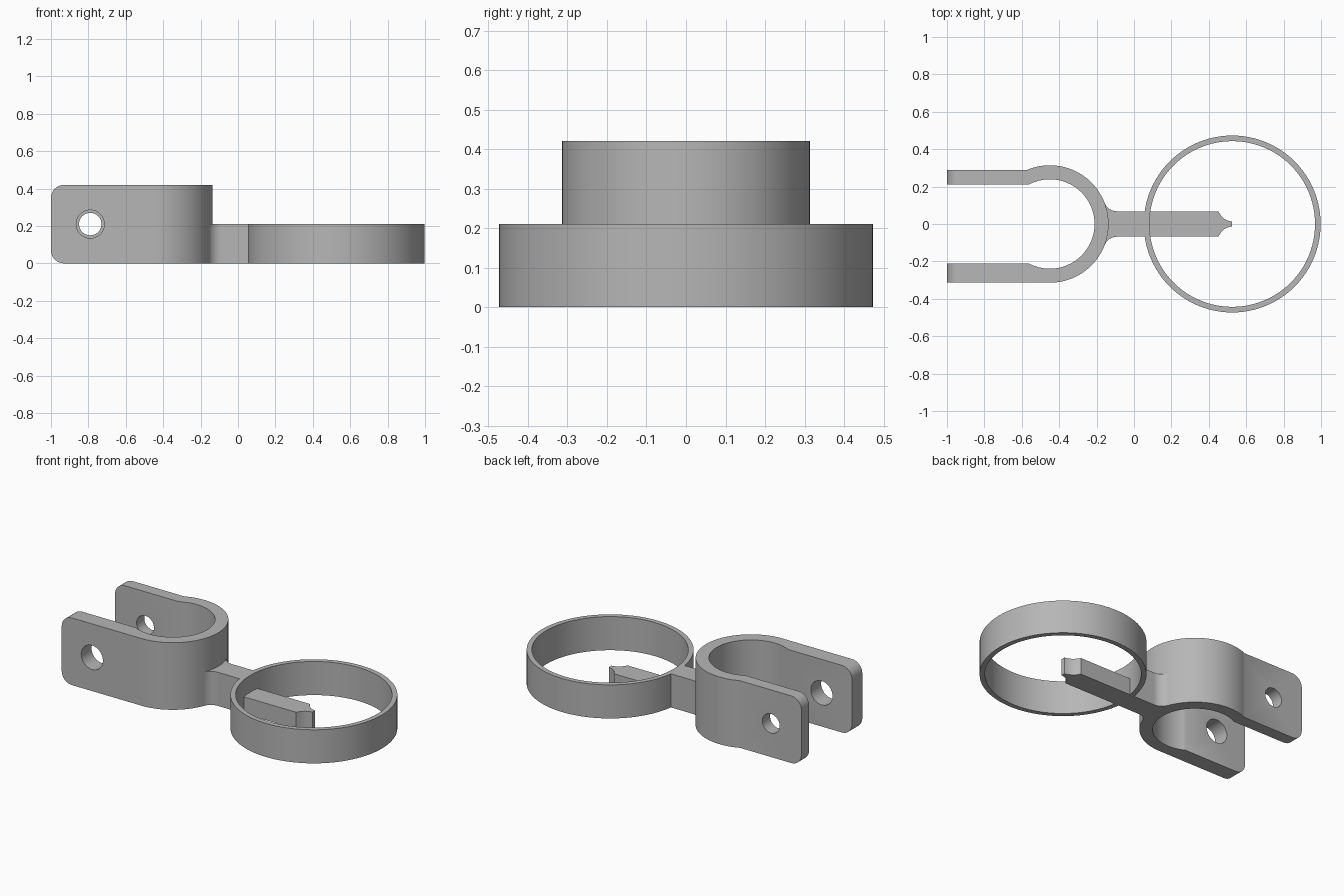
import bpy, bmesh
from math import asin, atan2, cos, sin, pi, sqrt
from mathutils import Matrix

if "Cube" in bpy.data.objects:
    bpy.data.objects.remove(bpy.data.objects["Cube"])

# Single grey material
grey = bpy.data.materials.new("mid_grey")
grey.use_nodes = True
colour = (0.47, 0.47, 0.47, 1)
grey.diffuse_color = colour
grey.node_tree.nodes["Principled BSDF"].inputs["Base Color"].default_value = colour


def arc(cx, cy, r, start, end, steps):
    angles = [start + (end - start) * i / steps for i in range(steps + 1)]
    return [(cx + r * cos(a), cy + r * sin(a)) for a in angles]


def mesh_object(name, bm):
    bmesh.ops.recalc_face_normals(bm, faces=bm.faces)
    mesh = bpy.data.meshes.new(name)
    bm.to_mesh(mesh)
    bm.free()
    mesh.materials.append(grey)
    obj = bpy.data.objects.new(name, mesh)
    bpy.context.collection.objects.link(obj)
    return obj


def prism(outline, height):
    bm = bmesh.new()
    face = bm.faces.new([bm.verts.new((x, y, 0)) for x, y in outline])
    top = bmesh.ops.extrude_face_region(bm, geom=[face])["geom"]
    verts = [v for v in top if isinstance(v, bmesh.types.BMVert)]
    bmesh.ops.translate(bm, verts=verts, vec=(0, 0, height))
    return bm


def select_only(obj):
    bpy.ops.object.select_all(action='DESELECT')
    obj.select_set(True)
    bpy.context.view_layer.objects.active = obj


def smooth(obj):
    select_only(obj)
    bpy.ops.object.shade_smooth_by_angle(angle=pi / 7)


# U-shaped clamp with a thick front arm and a thinner back arm
CX, OUTER, INNER = -0.45, 0.314, 0.239
TALL, LOW = 0.42, 0.21
BACK, GAP = 0.288, 0.212
out_end = pi - asin(BACK / OUTER)
in_end = pi - asin(GAP / INNER)
outline = [(-1, -OUTER)]
outline += arc(CX, 0, OUTER, -pi / 2, out_end, 64)
outline += [(-1, BACK), (-1, GAP)]
outline += arc(CX, 0, INNER, in_end, -in_end, 64)
outline += [(-1, -GAP)]
bm = prism(outline, TALL)
corners = [e for e in bm.edges
           if all(v.co.x < -0.99 for v in e.verts)
           and abs(e.verts[0].co.z - e.verts[1].co.z) < 0.01
           and e.calc_length() < 0.2]
bmesh.ops.bevel(bm, geom=corners, offset=0.07, segments=8, profile=0.5, affect='EDGES')
clamp = mesh_object("clamp", bm)

# Bolt holes, wider in the front arm
for y, radius in ((-0.26, 0.075), (0.25, 0.06)):
    bm = bmesh.new()
    bmesh.ops.create_cone(bm, cap_ends=True, segments=48, radius1=radius,
                          radius2=radius, depth=0.2)
    place = Matrix.Translation((-0.79, y, LOW)) @ Matrix.Rotation(pi / 2, 4, 'X')
    bmesh.ops.transform(bm, matrix=place, verts=bm.verts)
    cutter = mesh_object("hole_cutter", bm)
    cutter.hide_render = True
    mod = clamp.modifiers.new("hole", 'BOOLEAN')
    mod.operation, mod.solver, mod.object = 'DIFFERENCE', 'EXACT', cutter
    select_only(clamp)
    bpy.ops.object.modifier_apply(modifier=mod.name)
    bpy.data.objects.remove(cutter)
smooth(clamp)

# Stem with fillets flaring into the clamp
HALF, FILLET = 0.068, 0.071
fy = HALF + FILLET
fx = sqrt((OUTER + FILLET) ** 2 - fy ** 2)
flare = atan2(fy, fx)
upper = arc(CX + fx, fy, FILLET, pi + flare, 1.5 * pi, 12) + [(0.065, HALF)]
lower = [(x, -y) for x, y in reversed(upper)]
root = arc(CX, 0, OUTER - 0.03, -flare, flare, 10)
smooth(mesh_object("stem", prism(upper + lower + root, LOW)))

# Half-height pointer reaching the centre of the ring
RX = 0.525
side = [(0.074, HALF), (0.45, HALF), (0.465, 0.045), (0.482, 0.028),
        (0.502, 0.018), (RX, 0.012)]
tip = [(x, -y) for x, y in reversed(side)]
smooth(mesh_object("pointer", prism(side + tip, LOW / 2)))

# Thin sighting ring
bm = bmesh.new()
section = [(0.443, 0), (0.473, 0), (0.473, LOW), (0.443, LOW)]
verts = [bm.verts.new((RX + r, 0, z)) for r, z in section]
edges = [bm.edges.new((verts[i], verts[(i + 1) % 4])) for i in range(4)]
bmesh.ops.spin(bm, geom=verts + edges, cent=(RX, 0, 0), axis=(0, 0, 1),
               angle=2 * pi, steps=96)
bmesh.ops.remove_doubles(bm, verts=bm.verts, dist=0.0005)
smooth(mesh_object("ring", bm))
